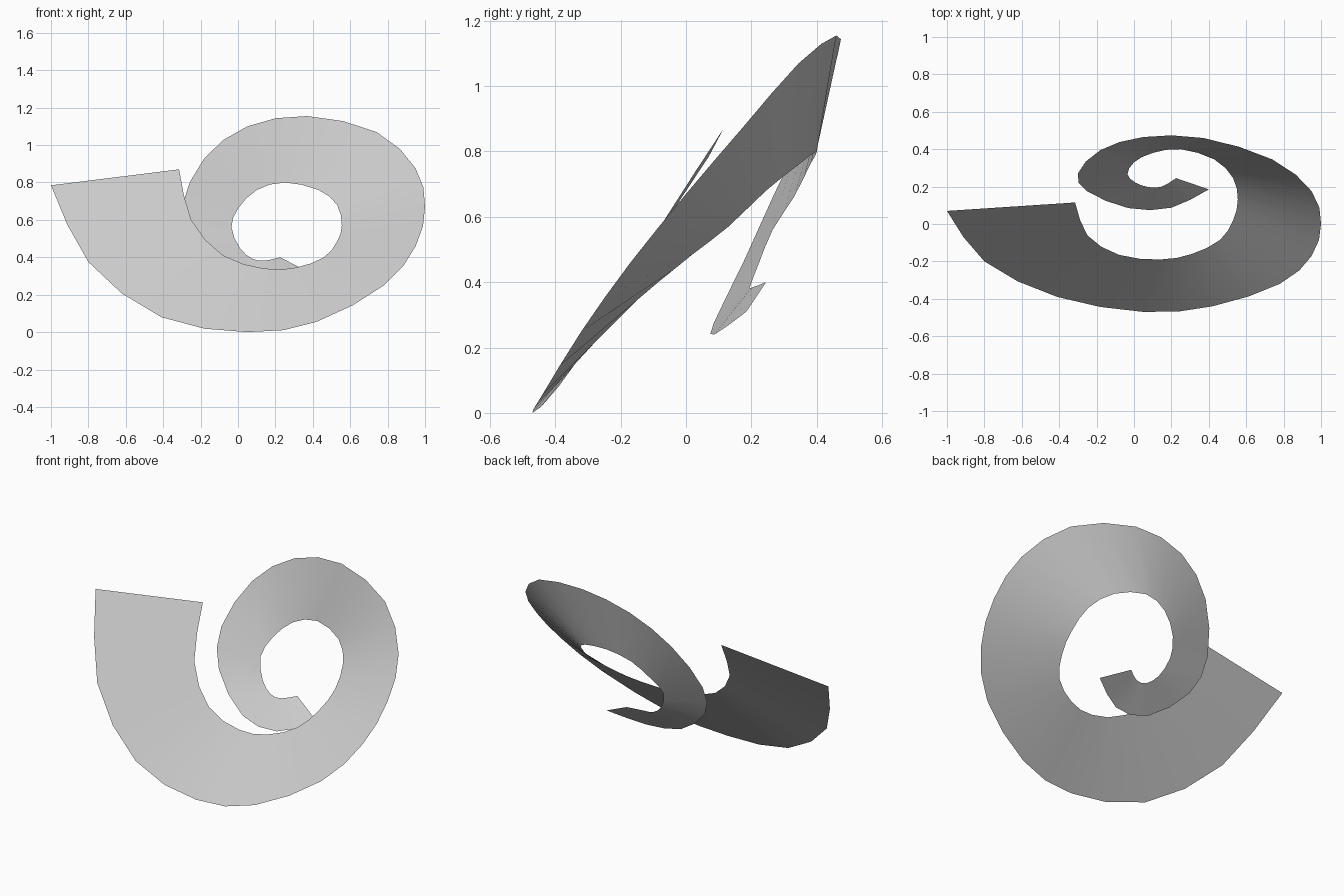
import bpy
import bmesh
from mathutils import Vector

STEPS = 2  # ribbon segments between neighbouring key rulings

cube = bpy.data.objects.get("Cube")
if cube:
    bpy.data.objects.remove(cube, do_unlink=True)

# Key rulings of the ribbon: outer edge point, inner edge point
outer = [(-1, .07, .785), (-.8, -.2, .375), (-.41, -.39, .08), (.05, -.47, 0),
         (.42, -.44, .055), (.78, -.32, .25), (.95, -.17, .46), (1, 0, .67),
         (.95, .175, .875), (.74, .345, 1.07), (.37, .46, 1.155), (.05, .465, 1.1),
         (-.18, .395, .93), (-.3, .27, .67), (-.25, .175, .46), (-.03, .085, .275),
         (.2, .087, .24), (.4, .185, .31)]
inner = [(-.315, .115, .87), (-.25, -.06, .6), (-.08, -.165, .41), (.14, -.19, .34),
         (.31, -.16, .345), (.46, -.085, .4), (.53, .02, .485), (.555, .13, .57),
         (.53, .245, .68), (.43, .345, .76), (.25, .4, .8), (.1, .38, .76),
         (0, .33, .66), (-.035, .265, .56), (.01, .22, .45), (.08, .197, .39),
         (.15, .2, .383), (.225, .245, .4)]


def smooth_path(points):
    """Interpolate the points with a Catmull-Rom spline."""
    pts = [Vector(p) for p in points]
    pts = [2 * pts[0] - pts[1]] + pts + [2 * pts[-1] - pts[-2]]
    path = []
    for a, b, c, d in zip(pts, pts[1:], pts[2:], pts[3:]):
        for i in range(STEPS):
            t = i / STEPS
            path.append(b + t / 2 * ((c - a) + t * (2 * a - 5 * b + 4 * c - d)
                                     + t * t * (3 * b - a - 3 * c + d)))
    path.append(pts[-2])
    return path


def make_material(name, colour):
    mat = bpy.data.materials.new(name)
    mat.use_nodes = True
    mat.diffuse_color = colour
    mat.node_tree.nodes["Principled BSDF"].inputs["Base Color"].default_value = colour
    return mat


# Spiral ribbon: a strip of quads ruled between the two edges
bm = bmesh.new()
rulings = [(bm.verts.new(p), bm.verts.new(q))
           for p, q in zip(smooth_path(outer), smooth_path(inner))]
for (a, b), (c, d) in zip(rulings, rulings[1:]):
    bm.faces.new((a, c, d, b))
mesh = bpy.data.meshes.new("spiral_ribbon")
bm.to_mesh(mesh)
bm.free()
mesh.materials.append(make_material("light grey", (.6, .6, .6, 1)))
mesh.shade_smooth()
ribbon = bpy.data.objects.new("spiral_ribbon", mesh)
bpy.context.collection.objects.link(ribbon)
